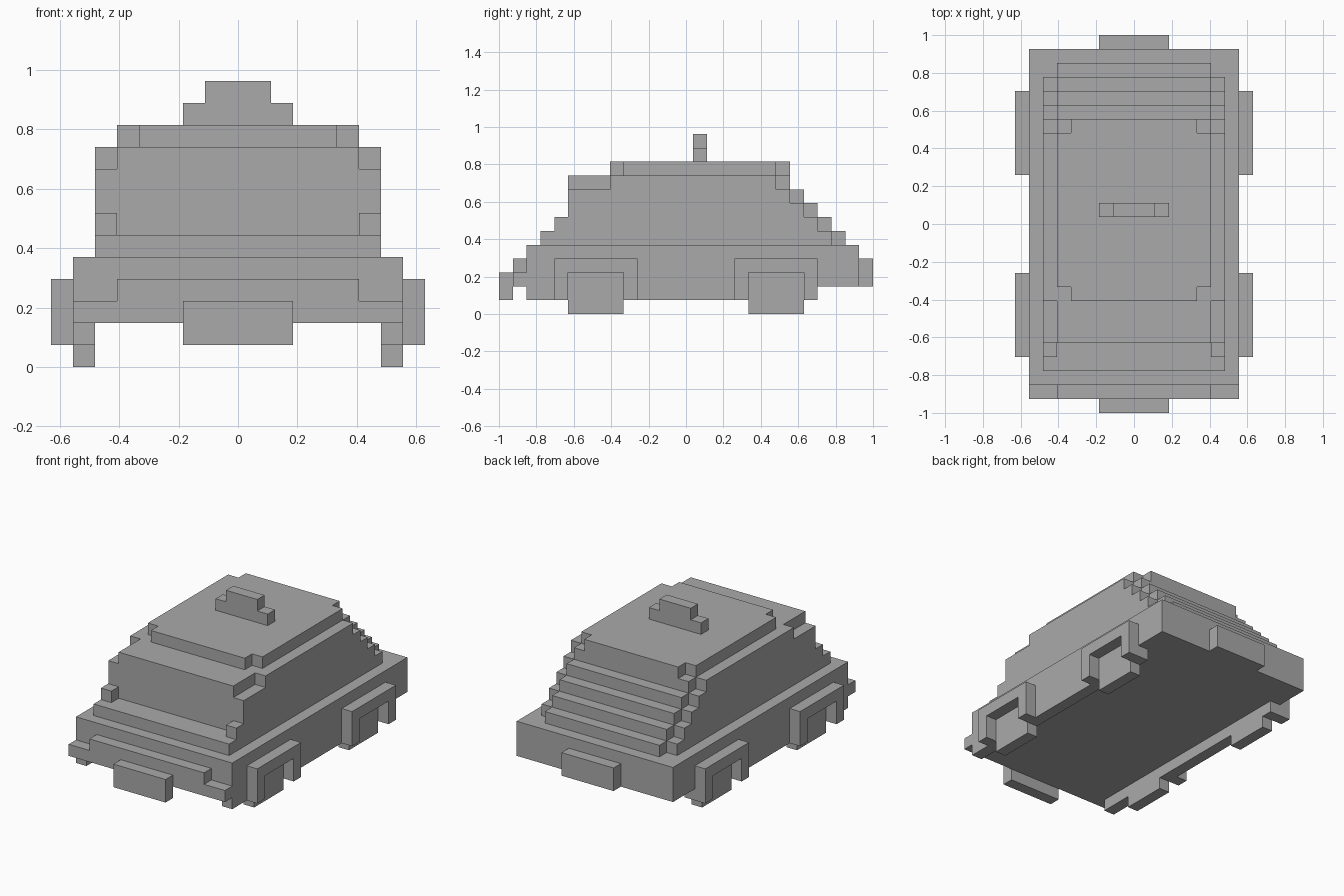
import bpy
import bmesh

U = 2 / 27  # size of one block; all measures below are in blocks

cube = bpy.data.objects.get("Cube")
if cube:
    bpy.data.objects.remove(cube, do_unlink=True)

grey = bpy.data.materials.new("plain_grey")
grey.use_nodes = True
grey.diffuse_color = (0.4, 0.4, 0.4, 1)
grey.node_tree.nodes["Principled BSDF"].inputs["Base Color"].default_value = (0.4, 0.4, 0.4, 1)


def prism(name, outline, lo, hi, axis="x", mirror=False):
    """Extrude a (y, z) outline along x, or an (x, y) outline along z."""
    bm = bmesh.new()
    if axis == "x":
        points = [(lo * U, a * U, b * U) for a, b in outline]
        move = ((hi - lo) * U, 0, 0)
    else:
        points = [(a * U, b * U, lo * U) for a, b in outline]
        move = (0, 0, (hi - lo) * U)
    face = bm.faces.new([bm.verts.new(p) for p in points])
    ext = bmesh.ops.extrude_face_region(bm, geom=[face])
    verts = [v for v in ext["geom"] if isinstance(v, bmesh.types.BMVert)]
    bmesh.ops.translate(bm, verts=verts, vec=move)
    bmesh.ops.recalc_face_normals(bm, faces=bm.faces)
    mesh = bpy.data.meshes.new(name)
    bm.to_mesh(mesh)
    bm.free()
    mesh.materials.append(grey)
    obj = bpy.data.objects.new(name, mesh)
    bpy.context.collection.objects.link(obj)
    if mirror:
        obj.modifiers.new("both_sides", "MIRROR").use_axis[0] = True
    return obj


def box(name, x, y, z, mirror=False):
    outline = [(y[0], z[0]), (y[1], z[0]), (y[1], z[1]), (y[0], z[1])]
    return prism(name, outline, x[0], x[1], mirror=mirror)


def rear_steps(y, z, count):
    """Staircase outline climbing forwards from (y, z)."""
    points = []
    for i in range(count):
        points += [(y - i, z + i), (y - i, z + i + 1)]
    return points


# Lower body, bumper and plates
box("lower_body", (-7.5, 7.5), (-11.5, 12.5), (2, 5))
prism("front_bumper", [(-7.5, 2), (7.5, 2), (7.5, 3), (5.5, 3),
                       (5.5, 4), (-5.5, 4), (-5.5, 3), (-7.5, 3)], 0, 1)
bumper = bpy.data.objects["front_bumper"]
for v in bumper.data.vertices:  # turn the outline to face forwards
    x, y, z = v.co
    v.co = (y, x - 12.5 * U, z)
bumper.data.flip_normals()
box("front_plate", (-2.5, 2.5), (-13.5, -12.5), (1, 3))
box("rear_plate", (-2.5, 2.5), (12.5, 13.5), (2, 4))

# Sills between the wheels
for name, y in (("front_sill", (-11.5, -8.5)), ("middle_sill", (-4.5, 4.5)),
                ("rear_sill", (8.5, 9.5))):
    box(name, (6.5, 7.5), y, (1, 2), mirror=True)

# Wheels and wheel arches
for end, y in (("front", -6.5), ("rear", 6.5)):
    box(end + "_wheels", (6.5, 7.5), (y - 2, y + 2), (0, 2), mirror=True)
    arch = [(y - 3, 1), (y - 2, 1), (y - 2, 3), (y + 2, 3),
            (y + 2, 1), (y + 3, 1), (y + 3, 4), (y - 3, 4)]
    prism(end + "_wheel_arches", arch, 7.5, 8.5, mirror=True)

# Cabin core, with narrower outer sides that leave notched corners
core = [(-10.5, 5)] + rear_steps(11.5, 5, 5) + [(-8.5, 10), (-8.5, 6), (-10.5, 6)]
prism("cabin", core, -5.5, 5.5)
side = [(-10.5, 5)] + rear_steps(10.5, 5, 5) + [
    (-5.5, 10), (-5.5, 9), (-8.5, 9), (-8.5, 7), (-9.5, 7), (-9.5, 6), (-10.5, 6)]
prism("cabin_sides", side, 5.5, 6.5, mirror=True)

# Roof panel with clipped corners
roof = [(-4.5, -5.5), (4.5, -5.5), (4.5, -4.5), (5.5, -4.5), (5.5, 6.5), (4.5, 6.5),
        (4.5, 7.5), (-4.5, 7.5), (-4.5, 6.5), (-5.5, 6.5), (-5.5, -4.5), (-4.5, -4.5)]
prism("roof", roof, 10, 11, axis="z")

# Roof sign
box("roof_sign_base", (-2.5, 2.5), (0.5, 1.5), (11, 12))
box("roof_sign_top", (-1.5, 1.5), (0.5, 1.5), (12, 13))
